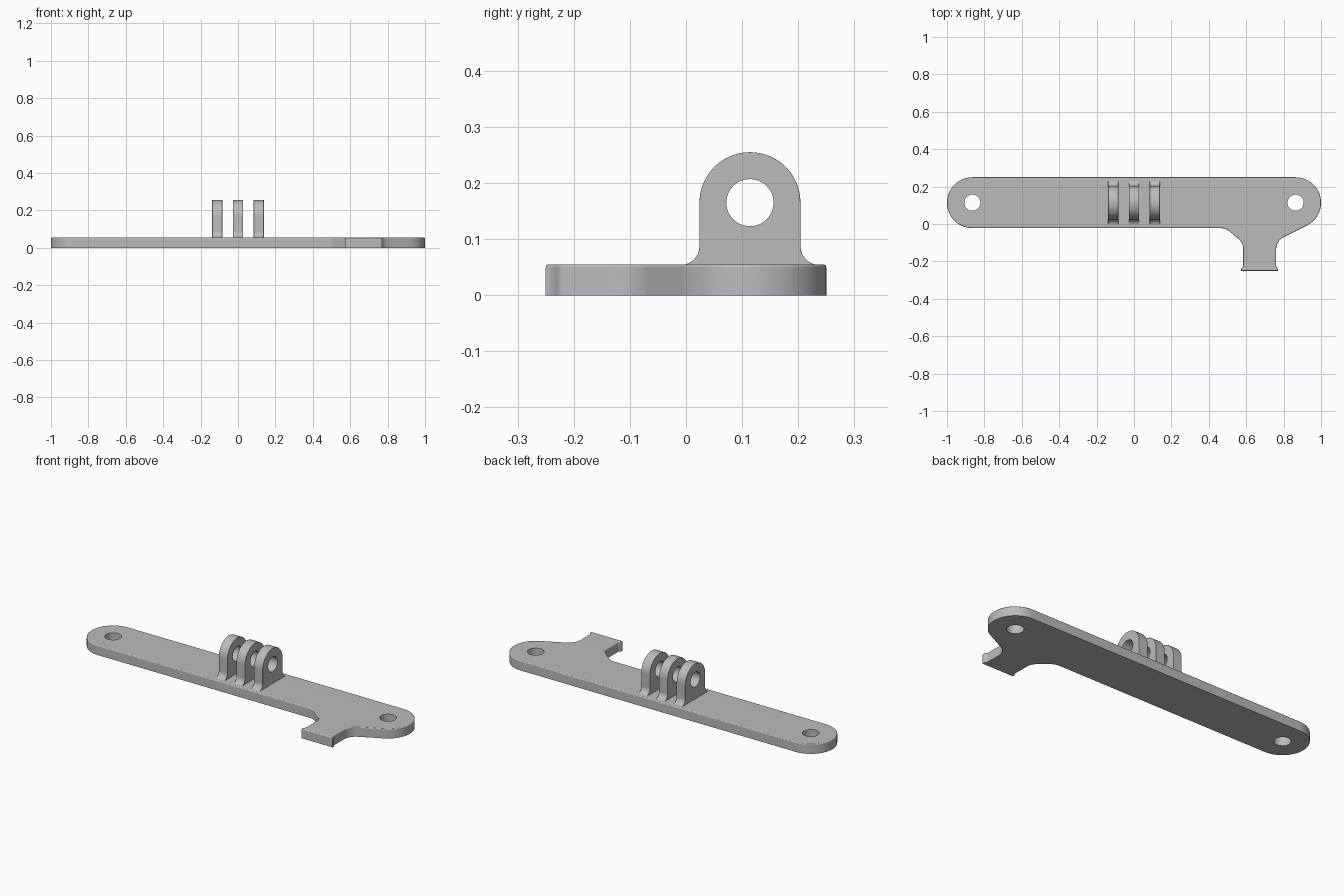
import bpy, bmesh, math
from mathutils import Vector, Matrix

cube = bpy.data.objects.get("Cube")
if cube:
    bpy.data.objects.remove(cube, do_unlink=True)

grey = bpy.data.materials.new("Grey plastic")
grey.use_nodes = True
colour = (0.5, 0.5, 0.5, 1)
grey.diffuse_color = colour
grey.node_tree.nodes["Principled BSDF"].inputs["Base Color"].default_value = colour

MID_Y = 0.114        # centre line of the bar
TOP = 0.055          # plate thickness
EYE_Z = 0.165        # height of the hinge axis


def rounded(corners):
    """Outline whose corners (x, y, radius) become tangent arcs."""
    pts = []
    for i, (x, y, r) in enumerate(corners):
        p = Vector((x, y))
        if r == 0:
            pts.append(p)
            continue
        a = (Vector(corners[i - 1][:2]) - p).normalized()
        b = (Vector(corners[(i + 1) % len(corners)][:2]) - p).normalized()
        half = a.angle(b) / 2
        centre = p + (a + b).normalized() * r / math.sin(half)
        start = p + a * r / math.tan(half) - centre
        turn = start.angle_signed(p + b * r / math.tan(half) - centre)
        steps = max(3, round(abs(turn) / math.radians(6)))
        for k in range(steps + 1):
            # angle_signed is clockwise positive
            pts.append(centre + Matrix.Rotation(-turn * k / steps, 2) @ start)
    return pts


def slab(name, pts, depth, bevel, both_sides):
    """Extrude an outline upward and round its rim."""
    bm = bmesh.new()
    base = bm.faces.new([bm.verts.new((p.x, p.y, 0)) for p in pts])
    geom = bmesh.ops.extrude_face_region(bm, geom=[base], use_keep_orig=True)["geom"]
    bmesh.ops.translate(bm, vec=(0, 0, depth),
                        verts=[g for g in geom if isinstance(g, bmesh.types.BMVert)])
    bmesh.ops.recalc_face_normals(bm, faces=bm.faces)
    rim = [e for e in bm.edges
           if abs(e.verts[0].co.z - e.verts[1].co.z) < 1e-6
           and (both_sides or e.verts[0].co.z > depth / 2)]
    bmesh.ops.bevel(bm, geom=rim, offset=bevel, segments=3, profile=0.5,
                    affect='EDGES', clamp_overlap=True)
    mesh = bpy.data.meshes.new(name)
    bm.to_mesh(mesh)
    bm.free()
    mesh.materials.append(grey)
    obj = bpy.data.objects.new(name, mesh)
    bpy.context.collection.objects.link(obj)
    return obj


def drill(obj, location, radius, rotation=(0, 0, 0)):
    """Cut a round through hole."""
    bpy.ops.mesh.primitive_cylinder_add(vertices=48, radius=radius, depth=0.6,
                                        location=location, rotation=rotation)
    cutter = bpy.context.object
    cutter.hide_render = True
    cutter.data.materials.append(grey)
    mod = obj.modifiers.new("Hole", 'BOOLEAN')
    mod.operation = 'DIFFERENCE'
    mod.solver = 'EXACT'
    mod.object = cutter
    select(obj)
    bpy.ops.object.modifier_apply(modifier=mod.name)
    bpy.data.objects.remove(cutter, do_unlink=True)


def select(obj):
    bpy.ops.object.select_all(action='DESELECT')
    obj.select_set(True)
    bpy.context.view_layer.objects.active = obj


def finish(obj):
    select(obj)
    bpy.ops.object.shade_smooth_by_angle(angle=math.radians(40))
    obj.modifiers.new("Even shading", 'WEIGHTED_NORMAL').keep_sharp = True


# Flat bar with round ends and a flared side tab
END = 0.1358
plate = slab("base_plate", rounded([
    (-1, 0.25, END), (-1, -0.022, END),
    (0.49, -0.022, 0.08), (0.583, -0.1, 0.065),
    (0.583, -0.225, 0.02), (0.573, -0.24, 0),
    (0.573, -0.25, 0), (0.77, -0.25, 0),
    (0.77, -0.24, 0), (0.76, -0.225, 0.02),
    (0.76, -0.09, 0.075), (1, 0.03, END), (1, 0.25, END),
]), TOP, 0.008, False)
for x in (-0.864, 0.864):
    drill(plate, (x, MID_Y, 0), 0.043)
finish(plate)

# Three hinge prongs with filleted feet
WIDE, HALF, FOOT, FILLET = 0.055, 0.09, 0.126, 0.034
HEAD = EYE_Z + HALF
profile = rounded([
    (-FOOT, 0.02, 0), (FOOT, 0.02, 0), (FOOT, TOP - 0.001, 0),
    (HALF, TOP - 0.001, FILLET), (HALF, HEAD, HALF - 0.0002),
    (-HALF, HEAD, HALF - 0.0002), (-HALF, TOP - 0.001, FILLET),
    (-FOOT, TOP - 0.001, 0),
])
# Turn the flat profile upright: x to y, y to z, depth to x
upright = Matrix(((0, 0, 1, 0), (1, 0, 0, 0), (0, 1, 0, 0), (0, 0, 0, 1)))
for side, x in (("right", -0.111), ("middle", 0), ("left", 0.111)):
    prong = slab(side + "_hinge_prong", profile, WIDE, 0.006, True)
    prong.data.transform(Matrix.Translation((x - WIDE / 2, MID_Y, 0)) @ upright)
    drill(prong, (x, MID_Y, EYE_Z), 0.042, (0, math.pi / 2, 0))
    finish(prong)
